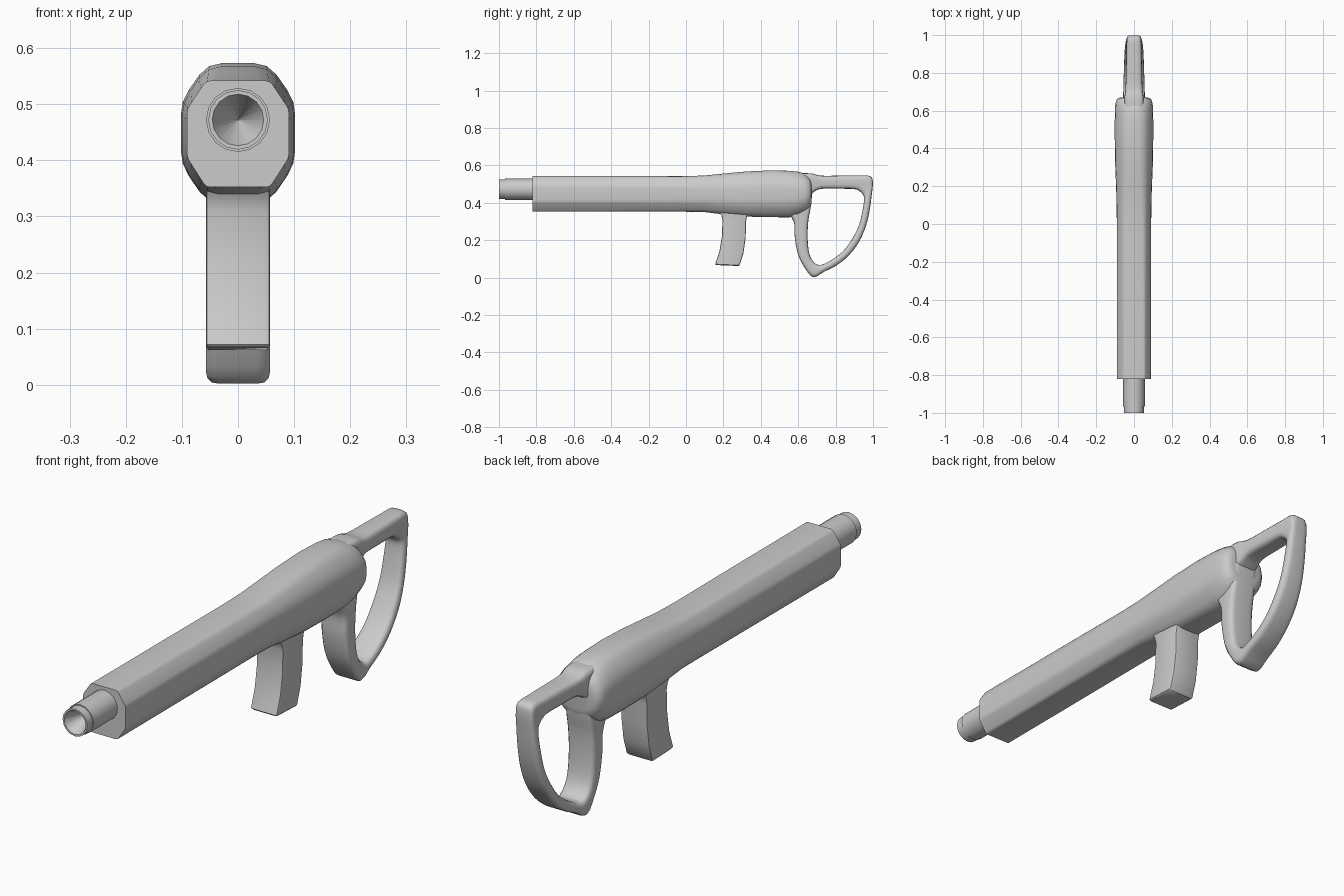
import bpy, bmesh, math
from mathutils import Vector


def make(name, rings, angle=35):
    """Loft equal-length closed rings, cap both ends, shade smooth by angle."""
    bm = bmesh.new()
    vs = [[bm.verts.new(p) for p in r] for r in rings]
    n = len(rings[0])
    for a, b in zip(vs, vs[1:]):
        for i in range(n):
            j = (i + 1) % n
            bm.faces.new((a[i], a[j], b[j], b[i]))
    bm.faces.new(vs[0])
    bm.faces.new(vs[-1])
    bmesh.ops.recalc_face_normals(bm, faces=bm.faces)
    me = bpy.data.meshes.new(name)
    bm.to_mesh(me)
    bm.free()
    ob = bpy.data.objects.new(name, me)
    bpy.context.collection.objects.link(ob)
    bpy.ops.object.select_all(action='DESELECT')
    ob.select_set(True)
    bpy.context.view_layer.objects.active = ob
    bpy.ops.object.shade_smooth_by_angle(angle=math.radians(angle))
    return ob


def rounded(corners, r, steps=2):
    """Round every corner of a polygon with a small quadratic arc."""
    pts = [Vector(c) for c in corners]
    out = []
    for i, c in enumerate(pts):
        p, q = pts[i - 1] - c, pts[(i + 1) % len(pts)] - c
        a = c + p.normalized() * min(r, p.length * 0.45)
        b = c + q.normalized() * min(r, q.length * 0.45)
        for k in range(steps + 1):
            t = k / steps
            out.append(a * (1 - t) ** 2 + c * 2 * t * (1 - t) + b * t * t)
    return out


def catmull(st, sub=3):
    """Smoothly interpolate a list of number tuples."""
    st = [Vector(s) for s in st]
    out = []
    for i in range(len(st) - 1):
        p0, p1, p2, p3 = st[max(i - 1, 0)], st[i], st[i + 1], st[min(i + 2, len(st) - 1)]
        for k in range(sub):
            t = k / sub
            out.append(0.5 * (2 * p1 + (p2 - p0) * t + (2 * p0 - 5 * p1 + 4 * p2 - p3) * t * t
                              + (3 * p1 - p0 - 3 * p2 + p3) * t ** 3))
    return out + [st[-1]]


def bar(s, r, steps=2):
    """Rounded rectangle between an outer and an inner (y, z) point."""
    oy, oz, iy, iz, w = s
    return rounded([(-w, oy, oz), (w, oy, oz), (w, iy, iz), (-w, iy, iz)], r, steps)


def octagon(y, top, bot, w, side, r):
    hi, lo = top - (top - bot) * 0.27, bot + (top - bot) * 0.28
    half = [(w, y, top), (side, y, hi), (side, y, lo), (w, y, bot)]
    return rounded(half + [(-x, b, c) for x, b, c in reversed(half)], r)


# long eight-sided body, swelling and softening toward the rear
body = [
    (-0.82, 0.542, 0.352, 0.057, 0.091, 0.008),
    (-0.40, 0.542, 0.352, 0.057, 0.091, 0.010),
    (0.00, 0.542, 0.352, 0.057, 0.091, 0.014),
    (0.10, 0.546, 0.350, 0.057, 0.092, 0.018),
    (0.20, 0.556, 0.338, 0.056, 0.095, 0.022),
    (0.32, 0.567, 0.326, 0.055, 0.100, 0.025),
    (0.45, 0.573, 0.323, 0.054, 0.102, 0.025),
    (0.55, 0.571, 0.322, 0.052, 0.102, 0.028),
    (0.60, 0.566, 0.328, 0.050, 0.101, 0.030),
    (0.635, 0.556, 0.345, 0.048, 0.099, 0.030),
    (0.655, 0.543, 0.360, 0.046, 0.094, 0.030),
    (0.666, 0.528, 0.376, 0.042, 0.084, 0.030),
    (0.671, 0.510, 0.395, 0.036, 0.068, 0.025),
]
make("body", [octagon(*s) for s in body], 40)

# hollow barrel turned around the y axis
barrel = [(-0.80, 0.057), (-0.967, 0.057), (-0.967, 0.053), (-1.0, 0.053),
          (-1.0, 0.046), (-0.90, 0.001)]
make("barrel", [[(r * math.cos(a), y, 0.472 + r * math.sin(a))
                 for a in (2 * math.pi * i / 16 for i in range(16))]
                for y, r in barrel], 30)

# curved magazine, flaring a little where it meets the body
mag = [
    (0.17, 0.36, 0.345, 0.36, 0.057),
    (0.188, 0.335, 0.326, 0.328, 0.057),
    (0.195, 0.310, 0.321, 0.300, 0.057),
    (0.192, 0.220, 0.319, 0.215, 0.057),
    (0.179, 0.140, 0.307, 0.130, 0.057),
    (0.156, 0.072, 0.286, 0.066, 0.057),
    (0.160, 0.067, 0.282, 0.062, 0.053),
]
make("magazine", [bar(s, 0.008) for s in mag], 40)

# looped grip and stock: down the grip, round the back, along the top bar
loop = [
    (0.540, 0.360, 0.676, 0.460, 0.055),
    (0.565, 0.320, 0.666, 0.370, 0.056),
    (0.580, 0.280, 0.655, 0.310, 0.057),
    (0.582, 0.210, 0.650, 0.230, 0.057),
    (0.600, 0.120, 0.655, 0.150, 0.057),
    (0.635, 0.052, 0.670, 0.100, 0.057),
    (0.680, 0.002, 0.700, 0.070, 0.057),
    (0.740, 0.032, 0.735, 0.072, 0.056),
    (0.805, 0.065, 0.790, 0.102, 0.054),
    (0.870, 0.118, 0.845, 0.147, 0.052),
    (0.925, 0.190, 0.890, 0.210, 0.050),
    (0.960, 0.270, 0.925, 0.280, 0.047),
    (0.980, 0.350, 0.944, 0.360, 0.044),
    (0.993, 0.440, 0.952, 0.415, 0.041),
    (0.999, 0.510, 0.948, 0.440, 0.038),
    (0.985, 0.543, 0.930, 0.460, 0.038),
    (0.920, 0.545, 0.900, 0.473, 0.040),
    (0.820, 0.545, 0.820, 0.475, 0.042),
    (0.720, 0.545, 0.720, 0.474, 0.045),
    (0.670, 0.557, 0.670, 0.450, 0.050),
    (0.600, 0.558, 0.600, 0.420, 0.050),
]
make("loop_stock", [bar(s, 0.022, 3) for s in catmull(loop)], 50)
